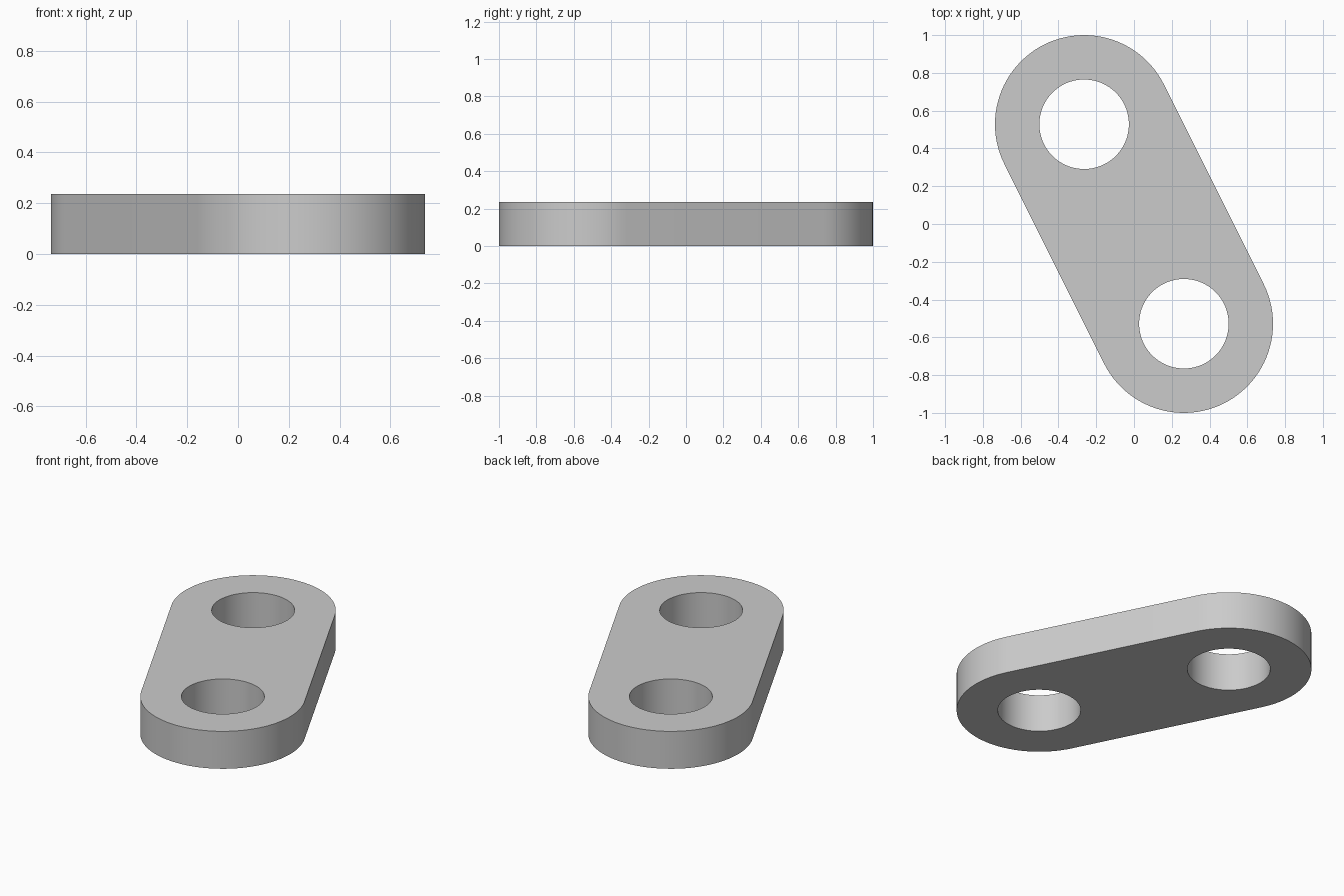
import bpy
import bmesh
from math import atan2, cos, pi, sin
from mathutils import Vector

default = bpy.data.objects.get("Cube")
if default:
    bpy.data.objects.remove(default, do_unlink=True)

END = Vector((0.264, -0.528, 0))   # centre of the front eye; the back eye is opposite
OUTER, HOLE, THICK = 0.472, 0.237, 0.236
SEGMENTS = 96

grey = bpy.data.materials.new("light grey")
grey.use_nodes = True
grey.diffuse_color = (0.6, 0.6, 0.6, 1)
grey.node_tree.nodes["Principled BSDF"].inputs["Base Color"].default_value = (0.6, 0.6, 0.6, 1)


def arc(center, radius, start, sweep, count):
    return [center + radius * Vector((cos(start + sweep * i / count),
                                      sin(start + sweep * i / count), 0))
            for i in range(count)]


def add_loop(bm, points):
    verts = [bm.verts.new(p) for p in points]
    return [bm.edges.new((v, verts[i - 1])) for i, v in enumerate(verts)]


# Outline: two half circles joined by straight sides
half = SEGMENTS // 2
side = atan2(END.y, END.x) - pi / 2
outline = []
for center, start in ((END, side), (-END, side + pi)):
    outline += arc(center, OUTER, start, pi, half)
    outline.append(center + OUTER * Vector((cos(start + pi), sin(start + pi), 0)))

# Flat plate with two round holes, extruded to its thickness
bm = bmesh.new()
edges = add_loop(bm, outline)
for center in (END, -END):
    edges += add_loop(bm, arc(center, HOLE, 0, 2 * pi, SEGMENTS))
bmesh.ops.triangle_fill(bm, use_beauty=True, use_dissolve=False, edges=edges)
top = bmesh.ops.extrude_face_region(bm, geom=bm.faces[:], use_keep_orig=True)["geom"]
bmesh.ops.translate(bm, vec=(0, 0, THICK),
                    verts=[g for g in top if isinstance(g, bmesh.types.BMVert)])
bmesh.ops.recalc_face_normals(bm, faces=bm.faces[:])

mesh = bpy.data.meshes.new("link_plate")
bm.to_mesh(mesh)
bm.free()
mesh.materials.append(grey)
plate = bpy.data.objects.new("link_plate", mesh)
bpy.context.collection.objects.link(plate)

# Smooth round walls with crisp rims
bpy.ops.object.select_all(action="DESELECT")
plate.select_set(True)
bpy.context.view_layer.objects.active = plate
bpy.ops.object.shade_smooth_by_angle(angle=pi / 6)
